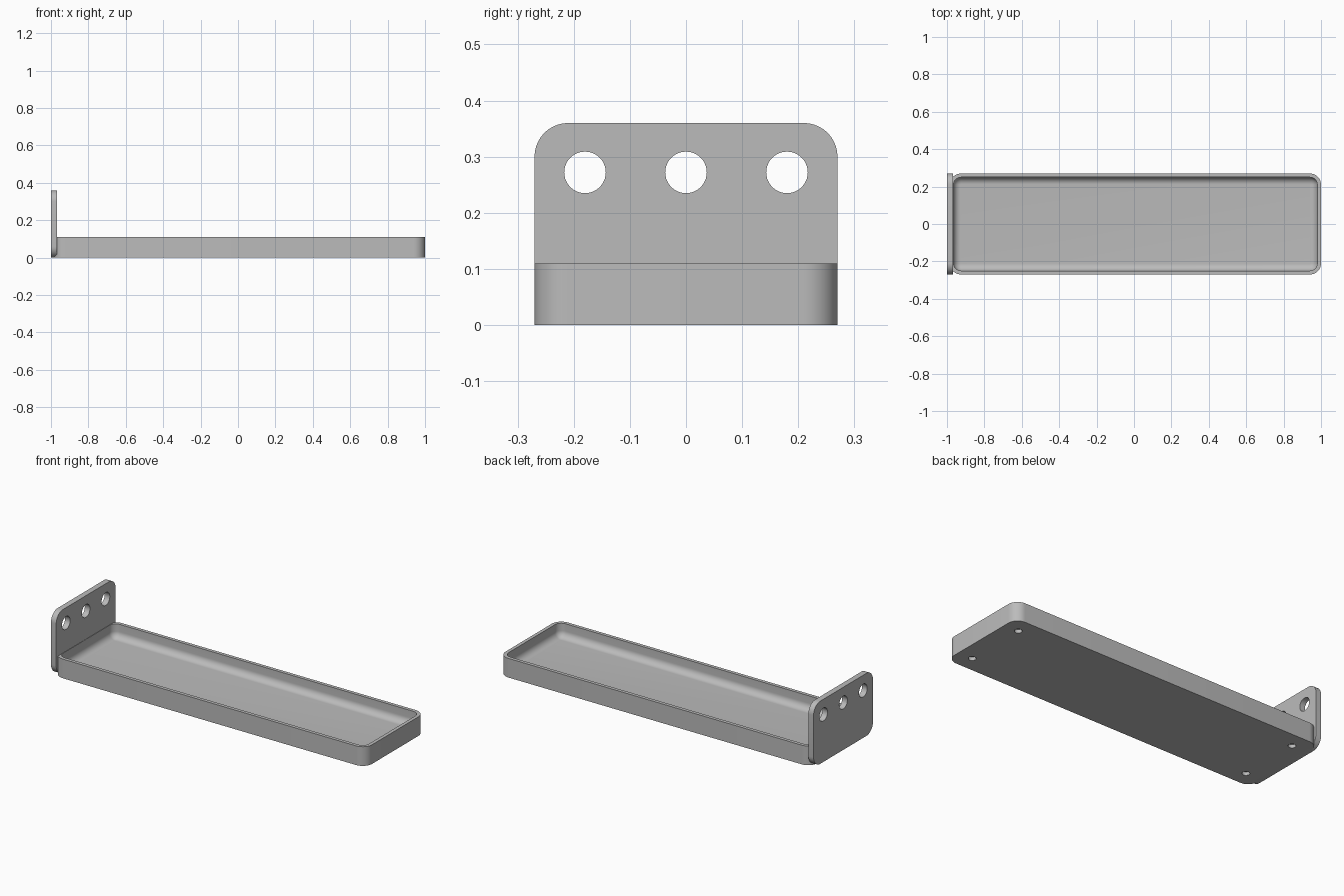
import bpy, bmesh
from math import sin, cos, pi
from mathutils import Matrix

if "Cube" in bpy.data.objects:
    bpy.data.objects.remove(bpy.data.objects["Cube"])

grey = bpy.data.materials.new("light grey")
grey.use_nodes = True
grey.diffuse_color = (0.5, 0.5, 0.5, 1)
grey.node_tree.nodes["Principled BSDF"].inputs["Base Color"].default_value = (0.5, 0.5, 0.5, 1)


def rounded_rect(u0, u1, v0, v1, r, steps=10):
    """Outline of a rounded rectangle, counter-clockwise."""
    corners = [(u1 - r, v1 - r), (u0 + r, v1 - r), (u0 + r, v0 + r), (u1 - r, v0 + r)]
    return [(cu + r * cos((q + i / steps) * pi / 2), cv + r * sin((q + i / steps) * pi / 2))
            for q, (cu, cv) in enumerate(corners) for i in range(steps + 1)]


def loft(name, rings):
    """Skin between matching rings and cap both ends."""
    bm = bmesh.new()
    loops = [[bm.verts.new(p) for p in ring] for ring in rings]
    n = len(loops[0])
    for a, b in zip(loops, loops[1:]):
        for i in range(n):
            j = (i + 1) % n
            bm.faces.new((a[i], a[j], b[j], b[i]))
    bm.faces.new(loops[0][::-1])
    bm.faces.new(loops[-1])
    bmesh.ops.recalc_face_normals(bm, faces=bm.faces)
    return finish(name, bm)


def finish(name, bm):
    mesh = bpy.data.meshes.new(name)
    bm.to_mesh(mesh)
    bm.free()
    mesh.materials.append(grey)
    obj = bpy.data.objects.new(name, mesh)
    bpy.context.collection.objects.link(obj)
    return obj


def drill(obj, centres, radius, depth, axis="Z"):
    """Cut round holes through obj, then drop the cutter."""
    bm = bmesh.new()
    turn = Matrix.Rotation(pi / 2, 4, "Y") if axis == "X" else Matrix()
    for c in centres:
        bmesh.ops.create_cone(bm, cap_ends=True, segments=40, radius1=radius, radius2=radius,
                              depth=depth, matrix=Matrix.Translation(c) @ turn)
    cutter = finish("hole_cutter", bm)
    cutter.hide_render = True
    mod = obj.modifiers.new("holes", "BOOLEAN")
    mod.operation, mod.solver, mod.object = "DIFFERENCE", "EXACT", cutter
    select(obj)
    bpy.ops.object.modifier_apply(modifier=mod.name)
    bpy.data.objects.remove(cutter)


def select(obj):
    bpy.ops.object.select_all(action="DESELECT")
    obj.select_set(True)
    bpy.context.view_layer.objects.active = obj


# Tray: outer wall, flat rim, inner wall and a filleted floor
height, floor, wall, corner, fillet = 0.11, 0.03, 0.02, 0.06, 0.038


def tray_ring(inset, z):
    r = corner - inset
    return [(x, y, z) for x, y in rounded_rect(-0.985 + inset, 1 - inset, -0.27 + inset, 0.27 - inset, r)]


rings = [tray_ring(0, 0), tray_ring(0, height), tray_ring(wall, height)]
for i in range(11):
    a = i / 10 * pi / 2
    rings.append(tray_ring(wall + fillet * (1 - cos(a)), floor + fillet * (1 - sin(a))))
tray = loft("tray", rings)

# Blind holes in the underside
drill(tray, [(x, y, 0) for x in (-0.885, 0.91) for y in (-0.18, 0.18)], 0.02, 0.04)

# Upright end plate with three mounting holes
plate = loft("end_plate", [[(x, y, z) for y, z in rounded_rect(-0.27, 0.27, 0, 0.36, 0.06)]
                           for x in (-1, -0.967)])
drill(plate, [(-0.985, y, 0.272) for y in (-0.18, 0, 0.18)], 0.037, 0.1, "X")

for part in (tray, plate):
    select(part)
    bpy.ops.object.shade_smooth_by_angle(angle=pi / 6)
